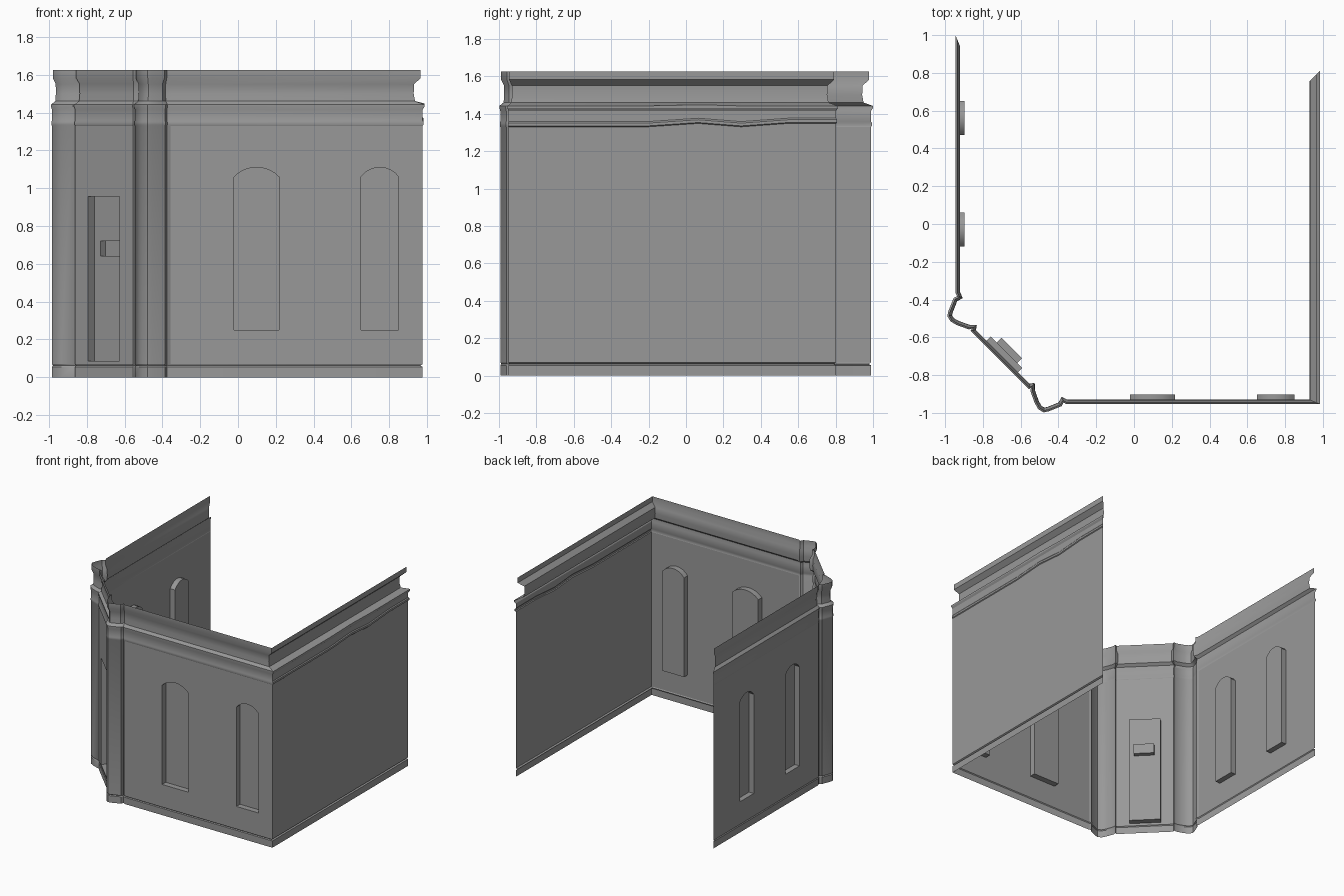
import bpy, bmesh, math
from mathutils import Vector

if "Cube" in bpy.data.objects:
    bpy.data.objects.remove(bpy.data.objects["Cube"])

# Plan of one corner pilaster, mirrored over x=y for the other one
half = [(-.56, -.865), (-.545, -.857), (-.549, -.877), (-.526, -.941), (-.508, -.972),
        (-.482, -.988), (-.458, -.983), (-.39, -.956), (-.379, -.935), (-.36, -.945)]
path = ([(-.945, .994)] + [(y, x) for x, y in reversed(half)] + half +
        [(.972, -.945), (.972, -.2), (.972, .07), (.972, .3), (.972, .55), (.972, .807)])
path = [Vector(p) + Vector((.004, -.005)) for p in path]
PANELS = (0, 10, 20)          # segments with openings: left, entrance, front
RIGHT = 21                    # first segment of the right wall
BODY = 3                      # profile row of the plain wall

# Vertical profile: height, outward offset
profile = [(0, 0), (.055, 0), (.062, -.012), (.07, 0), (1.33, 0), (1.335, .006), (1.35, .006),
           (1.358, 0), (1.415, 0), (1.43, .01), (1.442, .01), (1.46, -.04), (1.50, -.047),
           (1.55, -.045), (1.582, -.01), (1.625, -.01)]

# Dark grey plaster
grey = bpy.data.materials.new("dark_grey")
grey.diffuse_color = (.315, .315, .315, 1)
grey.use_nodes = True
grey.node_tree.nodes["Principled BSDF"].inputs["Base Color"].default_value = grey.diffuse_color


def finish(bm, name):
    me = bpy.data.meshes.new(name)
    bm.to_mesh(me)
    bm.free()
    me.materials.append(grey)
    ob = bpy.data.objects.new(name, me)
    bpy.context.collection.objects.link(ob)
    bpy.ops.object.select_all(action='DESELECT')
    ob.select_set(True)
    bpy.context.view_layer.objects.active = ob
    bpy.ops.object.shade_smooth_by_angle(angle=math.radians(32))


def tangent(k):
    return (path[k + 1] - path[k]).normalized()


def outward(k):
    t = tangent(k)
    return Vector((t.y, -t.x))


def depth_scale(k):
    return 1.0 if k >= RIGHT else .42


def mitre(i):
    """Direction in which a plan point moves per unit of profile offset."""
    last = len(path) - 1
    if i == 0:
        return outward(0) * depth_scale(0) - tangent(0)
    if i == last:
        return outward(i - 1) * depth_scale(i - 1) + tangent(i - 1)
    a, b = outward(i - 1), outward(i)
    s, r = depth_scale(i - 1), depth_scale(i)
    det = a.x * b.y - a.y * b.x
    if abs(det) < .15:
        return (a * s + b * r) / 2
    d = Vector(((s * b.y - r * a.y) / det, (a.x * r - b.x * s) / det))
    limit = .55 if i < RIGHT else 1.15
    return d.normalized() * min(d.length, limit)


# Walls with plinth, string course and cornice
bm = bmesh.new()
grid = []
for i, p in enumerate(path):
    d = mitre(i)
    col = []
    for z, o in profile:
        q = p + d * o
        if i in (RIGHT + 2, RIGHT + 4, RIGHT + 5) and 1.3 < z < 1.36:
            z += .018        # slightly wavy course on the right wall
        elif i == RIGHT + 2 and 1.44 < z < 1.45:
            z += .006
        col.append(bm.verts.new((q.x, q.y, z)))
    grid.append(col)
for i in range(len(path) - 1):
    for j in range(len(profile) - 1):
        if i in PANELS and j == BODY:
            continue
        bm.faces.new((grid[i][j], grid[i + 1][j], grid[i + 1][j + 1], grid[i][j + 1]))
finish(bm, "walls_and_cornice")


def rect(u0, u1, z0, z1):
    return [(u0, z0), (u1, z0), (u1, z1), (u0, z1)]


def arched(u0, u1, z0=.25, spring=1.06, top=1.11, n=8):
    c, h = (u0 + u1) / 2, (u1 - u0) / 2
    arc = []
    for k in range(n + 1):
        a = math.radians(40 + 100 * k / n)
        s = math.sin(math.radians(40))
        arc.append((c + h * math.cos(a) / math.cos(math.radians(40)),
                    spring + (top - spring) * (math.sin(a) - s) / (1 - s)))
    return [(u0, z0), (u1, z0)] + arc


def opening_panel(seg, name, tree):
    """Flat wall with recessed openings; tree = [(outline, depth, nested openings)]."""
    bm = bmesh.new()
    o, t, n = path[seg], tangent(seg), outward(seg)
    normal = Vector((n.x, n.y, 0))

    def ring(loop, d):
        vs = []
        for u, z in loop:
            q = o + t * u - n * d
            vs.append(bm.verts.new((q.x, q.y, z)))
        return vs, [bm.edges.new((vs[k - 1], vs[k])) for k in range(len(vs))]

    def fill(vs, edges, d, children):
        if not children:
            bm.faces.new(vs)
            return
        edges = list(edges)
        rims = []
        for loop, depth, nested in children:
            r = ring(loop, d)
            rims.append(r[0])
            edges += r[1]
        res = bmesh.ops.triangle_fill(bm, use_beauty=True, edges=edges, normal=normal)
        for f in res["geom"]:
            if isinstance(f, bmesh.types.BMFace):
                f.normal_update()
                if f.normal.dot(normal) < 0:
                    f.normal_flip()
        for rim, (loop, depth, nested) in zip(rims, children):
            back, back_edges = ring(loop, d + depth)
            for k in range(len(rim)):       # reveals
                bm.faces.new((rim[k - 1], rim[k], back[k], back[k - 1]))
            fill(back, back_edges, d + depth, nested)

    length = (path[seg + 1] - path[seg]).length
    vs, es = ring(rect(0, length, profile[BODY][0], profile[BODY + 1][0]), 0)
    fill(vs, es, 0, tree)
    finish(bm, name)


# Front and left walls with arched windows
opening_panel(20, "front_window_wall",
              [(arched(.336, .572), .047, []), (arched(1.006, 1.206), .047, [])])
opening_panel(0, "left_window_wall",
              [(arched(.339, .519), .043, []), (arched(.929, 1.109), .043, [])])

# Angled entrance wall: door recess with a small deeper window in it
door_window = (rect(.14, .292, .64, .72), .037, [])
opening_panel(10, "entrance_wall", [(rect(.095, .33, .085, .955), .05, [door_window])])
